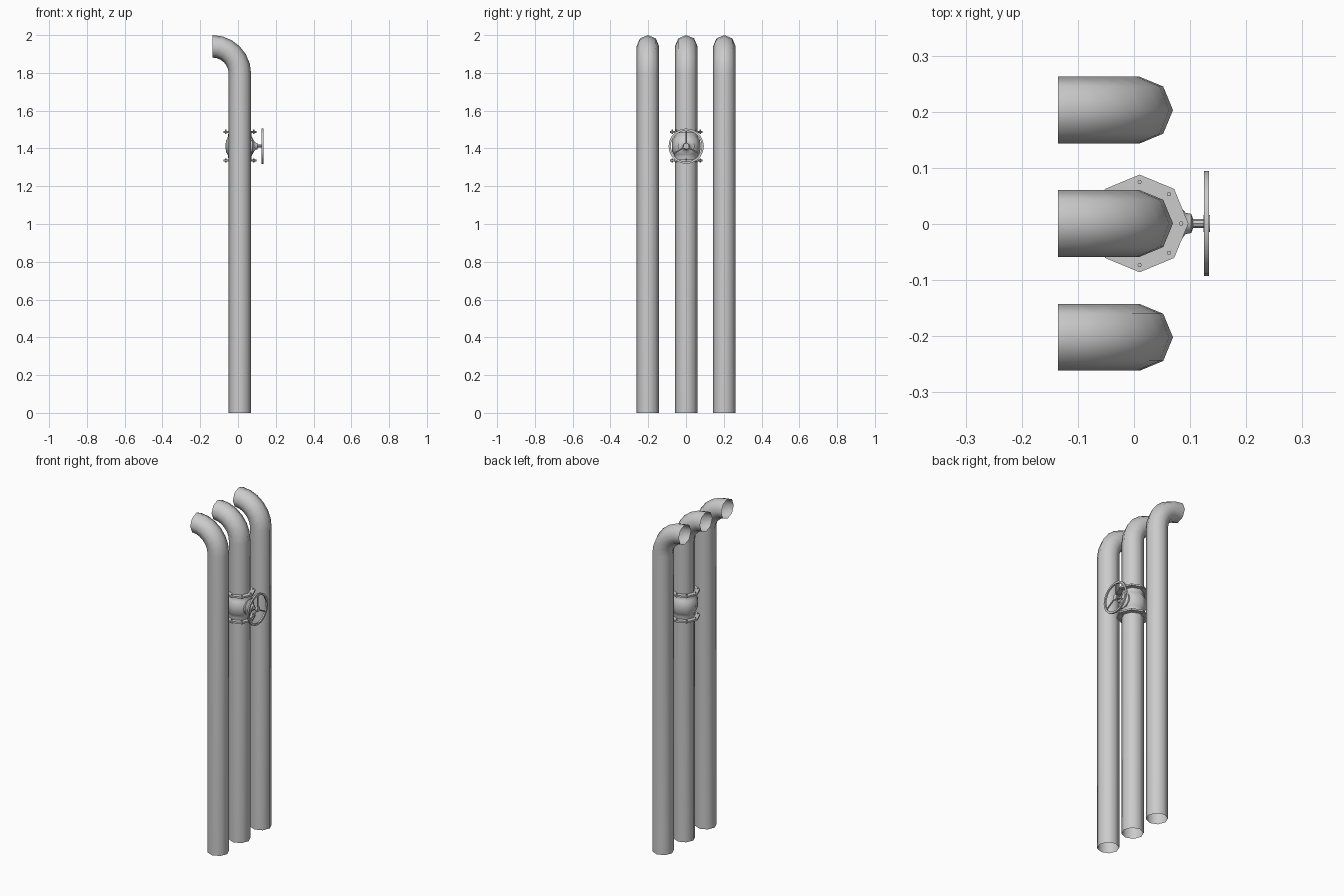
import bpy, math
from mathutils import Matrix, Vector

if "Cube" in bpy.data.objects:
    bpy.data.objects.remove(bpy.data.objects["Cube"])

PX = 0.01          # pipe axis x
R = 0.0595         # pipe radius
VZ = 1.412         # valve centre height


def make(name, verts, faces, smooth=40):
    me = bpy.data.meshes.new(name)
    me.from_pydata([tuple(v) for v in verts], [], faces)
    ob = bpy.data.objects.new(name, me)
    bpy.context.collection.objects.link(ob)
    bpy.ops.object.select_all(action='DESELECT')
    ob.select_set(True)
    bpy.context.view_layer.objects.active = ob
    bpy.ops.object.shade_smooth_by_angle(angle=math.radians(smooth))
    return ob


def lathe(name, profile, n, matrix, closed=False, smooth=40):
    """Revolve (radius, height) points about local z."""
    verts = [matrix @ Vector((r * math.cos(2 * math.pi * i / n),
                              r * math.sin(2 * math.pi * i / n), h))
             for r, h in profile for i in range(n)]
    rows = len(profile)
    faces = []
    for j in range(rows if closed else rows - 1):
        a, b = j * n, (j + 1) % rows * n
        for i in range(n):
            k = (i + 1) % n
            faces.append((a + i, a + k, b + k, b + i))
    if not closed:
        if profile[0][0] < 0.05:       # cap small solid parts
            faces.append(tuple(reversed(range(n))))
            faces.append(tuple(range((rows - 1) * n, rows * n)))
    return make(name, verts, faces, smooth)


def pipe(name, y):
    """Open eight-sided pipe with a quarter bend at the top."""
    bend, steps = 0.145, 6
    top = 2 - R - bend
    rings = [(Vector((PX, y, 0)), 0)]
    for s in range(steps + 1):
        a = math.pi / 2 * s / steps
        rings.append((Vector((PX - bend + bend * math.cos(a), y,
                              top + bend * math.sin(a))), a))
    verts, faces = [], []
    for c, a in rings:
        for i in range(8):
            t = math.pi / 4 * i
            verts.append(c + Vector((R * math.cos(t) * math.cos(a), R * math.sin(t),
                                     R * math.cos(t) * math.sin(a))))
    for j in range(len(rings) - 1):
        for i in range(8):
            k = (i + 1) % 8
            faces.append((j * 8 + i, j * 8 + k, j * 8 + 8 + k, j * 8 + 8 + i))
    make(name, verts, faces, 60)


# Three pipes
for label, y in (("left", -0.202), ("middle", 0.001), ("right", 0.203)):
    pipe(label + "_pipe", y)

# Valve body bulging around the middle pipe
centre = Matrix.Translation((PX, 0.001, VZ))
lathe("valve_body", [(0.061, -0.078), (0.062, -0.055), (0.066, -0.042), (0.074, -0.03),
                     (0.076, 0), (0.074, 0.03), (0.066, 0.042), (0.062, 0.055),
                     (0.061, 0.078)], 8, centre, smooth=60)

# Flanges with bolts
for label, s in (("lower", -1), ("upper", 1)):
    m = Matrix.Translation((PX, 0.001, VZ + s * 0.076))
    lathe(label + "_flange", [(0.058, -0.005), (0.087, -0.005), (0.087, 0.005),
                              (0.058, 0.005)], 8, m, closed=True)
    for i in range(8):
        a = math.pi / 4 * i
        b = m @ Matrix.Translation((0.074 * math.cos(a), 0.074 * math.sin(a), 0))
        lathe(label + "_bolt", [(0.004, -0.011), (0.004, 0.011)], 6, b)

# Bonnet and stem along +x
axis = Matrix.Translation((0, 0.001, VZ)) @ Matrix.Rotation(math.pi / 2, 4, 'Y')
lathe("bonnet", [(0.045, 0.05), (0.045, 0.076), (0.03, 0.083), (0.019, 0.092),
                 (0.017, 0.102), (0.009, 0.105)], 12, axis)
lathe("stem", [(0.008, 0.1), (0.008, 0.134)], 8, axis)

# Handwheel: rim, hub and three spokes
lathe("wheel_rim", [(0.082, 0.125), (0.0935, 0.125), (0.0935, 0.134), (0.082, 0.134)],
      20, axis, closed=True)
lathe("wheel_hub", [(0.016, 0.124), (0.016, 0.135)], 10, axis)
for i in range(3):
    spoke = (Matrix.Translation((0.1295, 0.001, VZ))
             @ Matrix.Rotation(2 * math.pi / 3 * i, 4, 'X'))
    lathe("wheel_spoke", [(0.0045, 0.01), (0.0045, 0.085)], 6, spoke)
